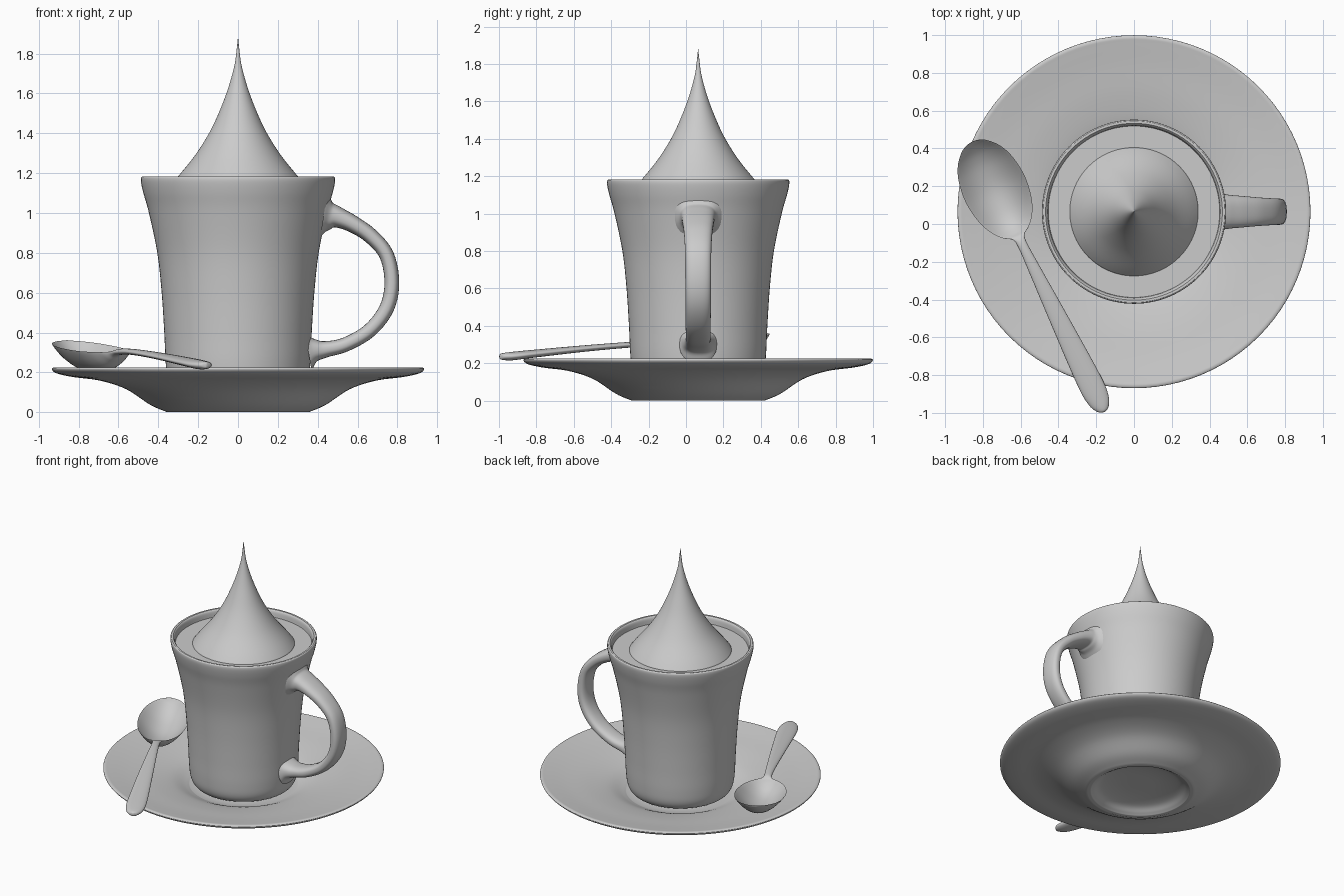
import bpy, math
from mathutils import Vector

CY = 0.065   # y of the cup and saucer axis


def smooth(points, n=6):
    """Catmull-Rom through points of any dimension."""
    p = [tuple(2 * a - b for a, b in zip(points[0], points[1]))] + list(points)
    p.append(tuple(2 * a - b for a, b in zip(points[-1], points[-2])))
    out = []
    for i in range(1, len(p) - 2):
        for k in range(n):
            t = k / n
            out.append(tuple(
                b + 0.5 * t * (c - a + t * (2 * a - 5 * b + 4 * c - d + t * (3 * (b - c) + d - a)))
                for a, b, c, d in zip(*p[i - 1:i + 3])))
    return out + [tuple(points[-1])]


def loft(name, rings, angle=40):
    """Skin a list of closed rings and cap both ends."""
    n = len(rings[0])
    verts = [v for r in rings for v in r]
    faces = [(i * n + j, i * n + (j + 1) % n, (i + 1) * n + (j + 1) % n, (i + 1) * n + j)
             for i in range(len(rings) - 1) for j in range(n)]
    faces += [tuple(range(n))[::-1], tuple((len(rings) - 1) * n + j for j in range(n))]
    me = bpy.data.meshes.new(name)
    me.from_pydata(verts, [], faces)
    ob = bpy.data.objects.new(name, me)
    bpy.context.collection.objects.link(ob)
    bpy.ops.object.select_all(action='DESELECT')
    ob.select_set(True)
    bpy.context.view_layer.objects.active = ob
    bpy.ops.object.mode_set(mode='EDIT')
    bpy.ops.mesh.select_all(action='SELECT')
    bpy.ops.mesh.remove_doubles(threshold=0.00005)
    bpy.ops.mesh.normals_make_consistent(inside=False)
    bpy.ops.object.mode_set(mode='OBJECT')
    bpy.ops.object.shade_smooth_by_angle(angle=math.radians(angle))
    return ob


def lathe(name, *segments, seg=96):
    """Revolve profile pieces (r, z); corners stay sharp between pieces."""
    prof = [q for s in segments for q in smooth(s)]
    return loft(name, [[(r * math.cos(a), CY + r * math.sin(a), z)
                        for a in (2 * math.pi * j / seg for j in range(seg))]
                       for r, z in prof])


# saucer with recessed foot and a shallow well
lathe("saucer",
      [(0.001, 0.06), (0.15, 0.057), (0.26, 0.04), (0.31, 0.012), (0.33, 0)],
      [(0.33, 0), (0.355, 0)],
      [(0.355, 0), (0.44, 0.037), (0.56, 0.115), (0.69, 0.158), (0.83, 0.177), (0.91, 0.195),
       (0.934, 0.215), (0.922, 0.225), (0.89, 0.221), (0.78, 0.203), (0.62, 0.18),
       (0.48, 0.15), (0.39, 0.113), (0.36, 0.1)],
      [(0.36, 0.1), (0.001, 0.1)])

# hollow cup
lathe("cup",
      [(0.001, 0.102), (0.28, 0.102)],
      [(0.28, 0.102), (0.325, 0.12), (0.352, 0.165), (0.363, 0.25), (0.37, 0.4), (0.383, 0.6),
       (0.405, 0.8), (0.447, 1.0), (0.475, 1.1), (0.486, 1.15), (0.487, 1.175), (0.481, 1.182)],
      [(0.481, 1.182), (0.468, 1.182)],
      [(0.468, 1.182), (0.458, 1.165), (0.448, 1.1), (0.415, 1.0), (0.372, 0.8), (0.35, 0.6),
       (0.335, 0.4), (0.32, 0.22), (0.27, 0.16), (0.001, 0.15)])

# drink surface
lathe("drink", [(0.001, 1.12), (0.45, 1.12)], [(0.45, 1.12), (0.454, 1.132)],
      [(0.454, 1.132), (0.001, 1.132)])

# pointed cream topping
lathe("cream_peak", [(0.001, 1.125), (0.34, 1.125)],
      [(0.34, 1.132), (0.305, 1.178), (0.215, 1.29), (0.14, 1.41), (0.085, 1.53),
       (0.045, 1.64), (0.018, 1.74), (0.008, 1.81), (0.0005, 1.88)])

# handle: x, z, half thickness, half width; flared at both joints
path = smooth([(0.353, 0.305, 0.1, 0.1), (0.385, 0.31, 0.06, 0.085), (0.44, 0.316, 0.041, 0.07),
               (0.54, 0.34, 0.036, 0.066), (0.66, 0.41, 0.036, 0.067), (0.745, 0.52, 0.037, 0.068),
               (0.772, 0.65, 0.037, 0.069), (0.745, 0.79, 0.037, 0.07), (0.665, 0.885, 0.039, 0.075),
               (0.575, 0.945, 0.043, 0.083), (0.5, 0.978, 0.053, 0.09), (0.46, 0.985, 0.075, 0.1),
               (0.43, 0.99, 0.115, 0.125)], 5)
rings = []
for i, (x, z, h, w) in enumerate(path):
    a, b = path[max(i - 1, 0)], path[min(i + 1, len(path) - 1)]
    t = Vector((b[0] - a[0], b[1] - a[1])).normalized()
    ring = []
    for j in range(32):
        c, s = math.cos(j * math.pi / 16), math.sin(j * math.pi / 16)
        u = math.copysign(abs(c) ** 0.8, c) * h
        v = math.copysign(abs(s) ** 0.8, s) * w
        ring.append((x - t.y * u, CY + v, z + t.x * u))
    rings.append(ring)
loft("cup_handle", rings)

# spoon: distance from neck, half width, height, bowl depth, thickness
stations = smooth([(-1.03, 0.004, 0.235, 0, 0.02), (-1.015, 0.032, 0.236, 0, 0.035),
                   (-0.96, 0.058, 0.238, 0, 0.045), (-0.84, 0.066, 0.25, 0, 0.042),
                   (-0.5, 0.05, 0.281, 0, 0.034), (-0.2, 0.033, 0.302, 0, 0.03),
                   (-0.05, 0.026, 0.303, 0, 0.03), (0, 0.034, 0.301, 0.008, 0.026),
                   (0.03, 0.075, 0.301, 0.035, 0.018), (0.08, 0.118, 0.303, 0.073, 0.014),
                   (0.16, 0.153, 0.309, 0.1, 0.012), (0.28, 0.171, 0.322, 0.115, 0.012),
                   (0.4, 0.157, 0.336, 0.1, 0.012), (0.48, 0.124, 0.347, 0.073, 0.012),
                   (0.535, 0.076, 0.355, 0.035, 0.012), (0.557, 0.036, 0.358, 0.01, 0.01),
                   (0.563, 0.004, 0.359, 0, 0.008)], 5)
along, across = Vector((-0.44, 0.898)), Vector((0.898, 0.44))
neck = Vector((-0.61, -0.07))
rings = []
for s, w, z, d, th in stations:
    ring = []
    for side in (1, -1):
        for k in range(14):
            t = side * math.cos(k * math.pi / 14)
            q = neck + along * s + across * (w * t)
            lens = side * th / 2 * math.sqrt(max(0, 1 - t * t))
            ring.append((q.x, q.y, z - d * (1 - t * t) + lens))
    rings.append(ring)
loft("spoon", rings, 60)
